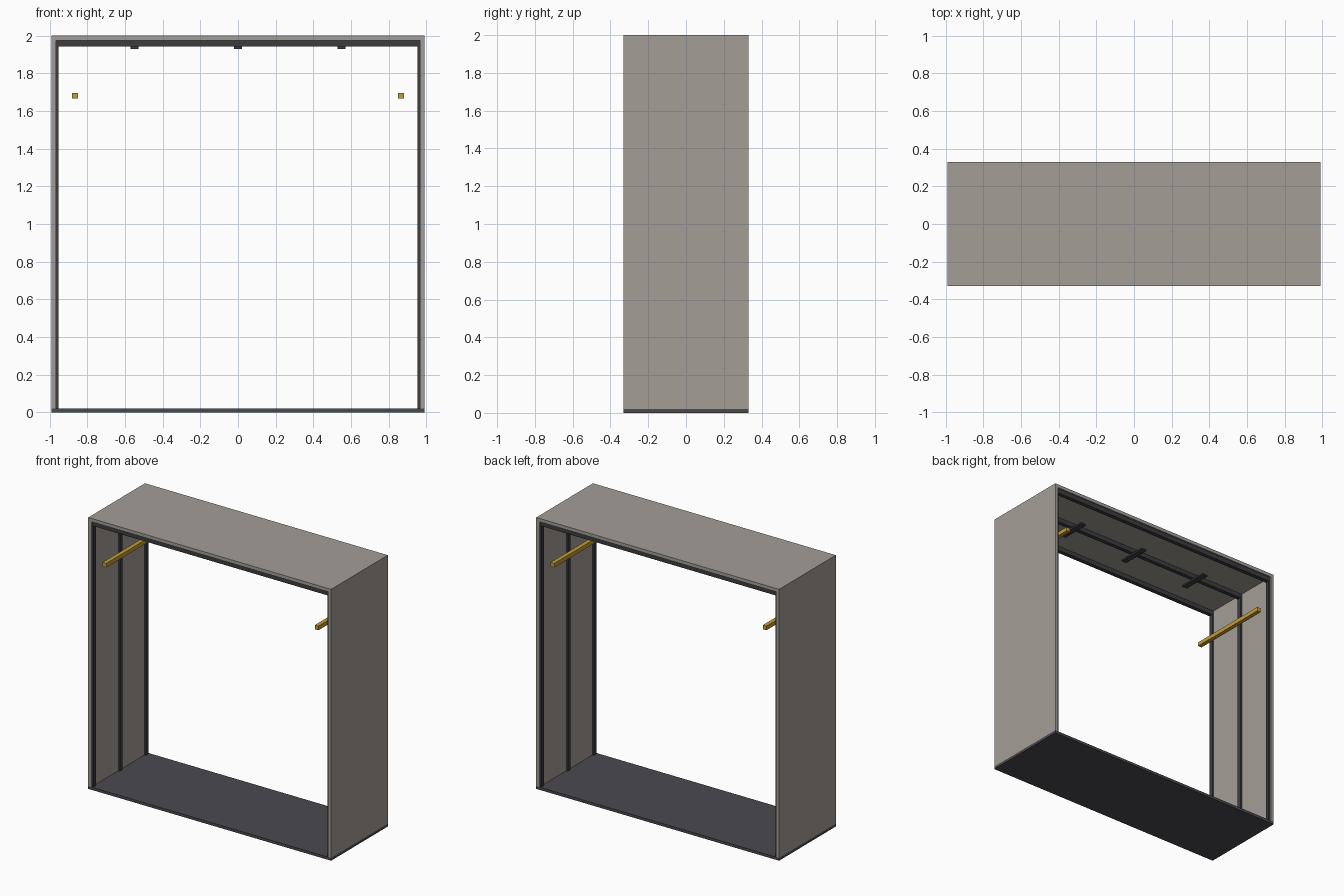
import bpy
import bmesh
from mathutils import Matrix, Vector

cube = bpy.data.objects.get("Cube")
if cube:
    bpy.data.objects.remove(cube, do_unlink=True)


def material(name, rgb):
    mat = bpy.data.materials.new(name)
    mat.use_nodes = True
    color = (*rgb, 1)
    mat.diffuse_color = color
    mat.node_tree.nodes["Principled BSDF"].inputs["Base Color"].default_value = color
    return mat


panel_mat = material("warm grey panel", (0.37, 0.34, 0.305))
floor_mat = material("charcoal floor", (0.068, 0.066, 0.076))
rib_mat = material("dark metal", (0.045, 0.046, 0.051))
gold_mat = material("brass", (0.56, 0.34, 0.04))


def box(name, low, high, mat):
    """Box between two opposite corners."""
    low, high = Vector(low), Vector(high)
    bm = bmesh.new()
    bmesh.ops.create_cube(
        bm, size=1,
        matrix=Matrix.Translation((low + high) / 2) @ Matrix.Diagonal((*(high - low), 1)))
    mesh = bpy.data.meshes.new(name)
    bm.to_mesh(mesh)
    bm.free()
    mesh.materials.append(mat)
    obj = bpy.data.objects.new(name, mesh)
    bpy.context.collection.objects.link(obj)
    return obj


W, D, H = 0.99, 0.33, 2.0       # half width, half depth, height
FLOOR, WALL = 0.02, 0.025       # panel thicknesses
INNER = W - WALL
CEILING = H - WALL
RIB = 0.03                      # rib width along the depth
RIB_SIDE = INNER - 0.012        # inner face of wall ribs
RIB_TOP = CEILING - 0.033       # underside of ceiling ribs

# Shell
box("floor", (-W, -D, 0), (W, D, FLOOR), floor_mat)
box("ceiling", (-W, -D, CEILING), (W, D, H), panel_mat)

# Walls, wall ribs and hanging rails on both sides
for side, s in (("left", 1), ("right", -1)):
    def side_box(name, x0, x1, y0, y1, z0, z1, mat):
        xs = sorted((s * x0, s * x1))
        box(f"{side}_{name}", (xs[0], y0, z0), (xs[1], y1, z1), mat)

    side_box("wall", INNER, W, -D, D, FLOOR, CEILING, panel_mat)
    for place, y in (("front", -0.305), ("middle", 0), ("back", 0.305)):
        side_box(f"{place}_rib", RIB_SIDE, INNER, y - RIB / 2, y + RIB / 2,
                 FLOOR, CEILING, rib_mat)
    side_box("hanging_rail", 0.85, 0.88, -0.32, 0.32, 1.665, 1.695, gold_mat)

# Ceiling ribs
for place, y in (("front", -0.305), ("middle", 0), ("back", 0.305)):
    box(f"{place}_ceiling_rib", (-RIB_SIDE, y - RIB / 2, RIB_TOP),
        (RIB_SIDE, y + RIB / 2, CEILING), rib_mat)

# Short cross bars under the middle ceiling rib
for place, x in (("left", 0.55), ("centre", 0), ("right", -0.55)):
    box(f"{place}_cross_bar", (x - 0.022, -0.11, RIB_TOP - 0.012),
        (x + 0.022, 0.11, RIB_TOP), rib_mat)
